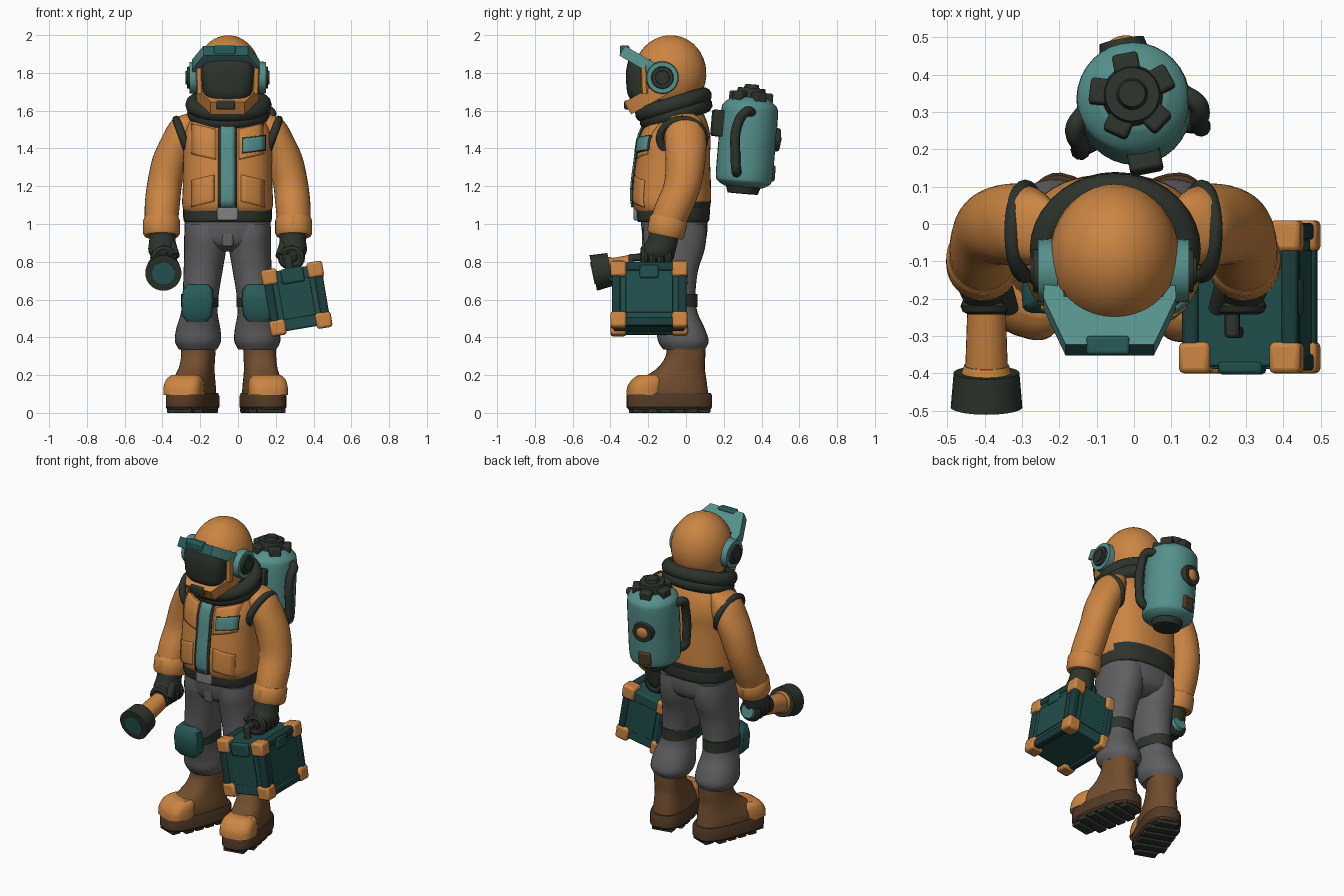
import bpy, bmesh, math
from math import cos, sin, pi, radians
from mathutils import Matrix, Vector
from mathutils.bvhtree import BVHTree

if "Cube" in bpy.data.objects:
    bpy.data.objects.remove(bpy.data.objects["Cube"])

C = -0.055  # centre line of the body
I = Matrix.Identity(4)
made = []


def mat(name, *rgb):
    m = bpy.data.materials.new(name)
    m.use_nodes = True
    m.diffuse_color = (*rgb, 1)
    m.node_tree.nodes["Principled BSDF"].inputs["Base Color"].default_value = (*rgb, 1)
    return m


orange = mat("orange", .60, .235, .055)
teal = mat("teal", .09, .28, .26)
deep = mat("deep_teal", .02, .105, .098)
case_teal = mat("case_teal", .014, .075, .07)
navy = mat("dark_case_teal", .01, .045, .043)
dark = mat("dark_rubber", .026, .034, .025)
grey = mat("trouser_grey", .115, .115, .12)
silver = mat("buckle_grey", .22, .22, .23)
brown = mat("boot_brown", .165, .075, .028)
sole_brown = mat("sole_brown", .085, .042, .02)


def T(x, y, z):
    return Matrix.Translation((x, y, z))


def R(deg, axis):
    return Matrix.Rotation(radians(deg), 4, axis)


def finish(name, bm, m, M=I):
    bmesh.ops.transform(bm, matrix=M, verts=bm.verts)
    bmesh.ops.recalc_face_normals(bm, faces=bm.faces)
    me = bpy.data.meshes.new(name)
    bm.to_mesh(me)
    bm.free()
    me.materials.append(m)
    ob = bpy.data.objects.new(name, me)
    bpy.context.collection.objects.link(ob)
    made.append(ob)
    return ob


def recolour(ob, m, rule):
    ob.data.materials.append(m)
    for p in ob.data.polygons:
        if rule(p):
            p.material_index = 1


def loft(name, secs, m, M=I, power=2.0, n=32, steps=4):
    """Skin over horizontal sections (x, y, z, rx, ry), smoothly interpolated."""
    pts = [secs[0]] + list(secs) + [secs[-1]]
    rows = []
    for a, b, c, d in zip(pts, pts[1:], pts[2:], pts[3:]):
        for k in range(steps):
            t = k / steps
            rows.append([.5 * (2*q + (r-p)*t + (2*p-5*q+4*r-s)*t*t + (3*q-p-3*r+s)*t**3)
                         for p, q, r, s in zip(a, b, c, d)])
    rows.append(secs[-1])
    bm = bmesh.new()
    rings = []
    for x, y, z, rx, ry in rows:
        ring = []
        for i in range(n):
            u, v = cos(2*pi*i/n), sin(2*pi*i/n)
            ring.append(bm.verts.new((x + rx*math.copysign(abs(u)**(2/power), u),
                                      y + ry*math.copysign(abs(v)**(2/power), v), z)))
        rings.append(ring)
    for a, b in zip(rings, rings[1:]):
        for i in range(n):
            bm.faces.new((a[i], a[(i+1) % n], b[(i+1) % n], b[i]))
    bm.faces.new(rings[0])
    bm.faces.new(rings[-1])
    return finish(name, bm, m, M)


def box(name, pos, size, m, M=I, bevel=.01):
    bm = bmesh.new()
    bmesh.ops.create_cube(bm, size=1, matrix=T(*pos) @ Matrix.Diagonal((*size, 1)))
    mod = finish(name, bm, m, M).modifiers.new("bevel", "BEVEL")
    mod.width, mod.segments = bevel, 2


def rod(name, p, q, r1, r2, m, M=I, n=28):
    p, q = Vector(p), Vector(q)
    bm = bmesh.new()
    rot = (q - p).to_track_quat('Z', 'Y').to_matrix().to_4x4()
    bmesh.ops.create_cone(bm, cap_ends=True, segments=n, radius1=r1, radius2=r2,
                          depth=(q-p).length, matrix=T(*((p+q)/2)) @ rot)
    return finish(name, bm, m, M)


def ball(name, M, m):
    bm = bmesh.new()
    bmesh.ops.create_uvsphere(bm, u_segments=36, v_segments=20, radius=1)
    return finish(name, bm, m, M)


def torus(name, M, rx, ry, minor, m, n=36, k=12):
    bm = bmesh.new()
    g = [[bm.verts.new(((rx + minor*cos(2*pi*j/k))*cos(2*pi*i/n),
                        (ry + minor*cos(2*pi*j/k))*sin(2*pi*i/n),
                        minor*sin(2*pi*j/k))) for j in range(k)] for i in range(n)]
    for i in range(n):
        for j in range(k):
            a, b = g[i], g[(i+1) % n]
            bm.faces.new((a[j], b[j], b[(j+1) % k], a[(j+1) % k]))
    return finish(name, bm, m, M)


def plate(name, half, depth, m, M):
    """Extruded outline, mirrored across x."""
    bm = bmesh.new()
    f = bm.faces.new([bm.verts.new((x, y, -depth/2))
                      for x, y in half + [(-x, y) for x, y in reversed(half)]])
    top = bmesh.ops.extrude_face_region(bm, geom=[f])["geom"]
    bmesh.ops.translate(bm, vec=(0, 0, depth), verts=[v for v in top if isinstance(v, bmesh.types.BMVert)])
    return finish(name, bm, m, M)


# jacket, with the belt showing higher at the back
torso = loft("jacket", [(C, -.07, 1.05, .222, .18), (C, -.075, 1.10, .24, .205), (C, -.075, 1.2, .237, .207),
                        (C, -.068, 1.35, .235, .195), (C, -.06, 1.45, .235, .19), (C, -.05, 1.53, .21, .165),
                        (C, -.045, 1.6, .16, .13), (C, -.045, 1.64, .1, .1)], orange, power=2.5, n=48)
recolour(torso, dark, lambda p: p.center.y > .02 and p.center.z < 1.13)
tree = BVHTree.FromPolygons([v.co.copy() for v in torso.data.vertices],
                            [tuple(p.vertices) for p in torso.data.polygons])


def patch(name, x0, x1, z0, z1, m, thick, skew=0):
    """Thin panel that follows the front of the jacket."""
    bm = bmesh.new()
    nx, nz = 5, 12
    g = []
    for j in range(nz):
        for i in range(nx):
            u, x = i/(nx-1), x0 + (x1-x0)*i/(nx-1)
            z = z0 + (z1-z0)*j/(nz-1) + skew*u
            hit = tree.ray_cast(Vector((x, -1, z)), Vector((0, 1, 0)))[0]
            g.append(bm.verts.new(hit + Vector((0, .003, 0))))
    for j in range(nz-1):
        for i in range(nx-1):
            a = j*nx + i
            bm.faces.new((g[a], g[a+1], g[a+nx+1], g[a+nx]))
    ob = finish(name, bm, m)
    if ob.data.polygons[0].normal.y > 0:
        ob.data.flip_normals()
    mod = ob.modifiers.new("thickness", "SOLIDIFY")
    mod.thickness, mod.offset = thick, 1


patch("zip_border", C-.05, C+.05, 1.09, 1.52, dark, .01)
patch("zip_strip", C-.035, C+.035, 1.09, 1.52, teal, .016)
patch("chest_badge_border", .02, .14, 1.373, 1.453, dark, .012, .015)
patch("chest_badge", .025, .135, 1.378, 1.448, teal, .019, .015)
for s in (-1, 1):
    patch("chest_flap", C+s*.06, C+s*.19, 1.34, 1.50, orange, .006, .03)
    patch("jacket_pocket", C+s*.07, C+s*.19, 1.12, 1.26, orange, .008, -.03)

# belt and hips
loft("belt", [(C, -.068, 1.01, .228, .184), (C, -.068, 1.025, .234, .192), (C, -.068, 1.078, .236, .194),
              (C, -.068, 1.1, .228, .186)], dark, power=2.5)
box("belt_buckle", (C, -.262, 1.055), (.11, .03, .075), silver)
loft("trouser_hips", [(C, -.06, .855, .08, .09), (C, -.06, .89, .19, .15), (C, -.06, .95, .228, .172),
                      (C, -.065, 1.05, .222, .177)], grey, power=2.4)
box("trouser_fly", (C, -.222, .945), (.06, .02, .13), grey)

for s, side, toe_out, ankle in ((-1, "right", 20, .155), (1, "left", 11, .17)):
    def X(d):
        return C + s*d

    # leg
    loft(side + "_trouser_leg", [(X(.11), -.06, 1.0, .115, .165), (X(.115), -.06, .93, .115, .168),
         (X(.12), -.06, .85, .11, .155), (X(.13), -.07, .75, .103, .133), (X(.143), -.075, .62, .095, .125),
         (X(.15), -.06, .53, .097, .122), (X(.155), -.03, .45, .116, .128), (X(.157), -.014, .38, .122, .134),
         (X(.157), -.01, .335, .1, .11)], grey, power=2.2)
    loft(side + "_knee_strap", [(X(.147), -.073, z, .1, .134) for z in (.56, .63)], dark, steps=1)
    loft(side + "_knee_pad", [(X(.162), -.178, .485, .055, .035), (X(.162), -.183, .515, .08, .048),
         (X(.16), -.187, .6, .086, .053), (X(.157), -.183, .655, .078, .047), (X(.157), -.175, .68, .055, .032)],
         deep, power=5, n=16, steps=1)

    # boot
    B = T(X(ankle), 0, 0) @ R(s*toe_out, 'Z')
    loft(side + "_boot_sole", [(0, -.09, .018, .1, .218), (0, -.09, .03, .11, .227), (0, -.09, .09, .11, .227),
         (0, -.09, .105, .104, .22)], sole_brown, B, power=2.8, steps=1)
    for i in range(6):
        w = .13 if i in (0, 5) else .195
        box(side + "_boot_tread", (0, -.268 + i*.071, .014), (w, .056, .028), dark, B, .005)
    loft(side + "_boot_upper", [(0, -.085, .09, .1, .205), (0, -.085, .14, .098, .198), (0, -.058, .19, .09, .164),
         (0, -.025, .24, .084, .124), (0, -.003, .3, .084, .104), (0, 0, .36, .086, .102)], brown, B, power=2.5)
    loft(side + "_boot_toe_cap", [(0, -.228, .095, .103, .088), (0, -.222, .14, .103, .088), (0, -.21, .178, .094, .074),
         (0, -.202, .2, .072, .05)], orange, B, power=3)

    # arm
    loft(side + "_sleeve", [(X(.17), -.01, 1.585, .045, .05), (X(.215), -.008, 1.55, .078, .09),
         (X(.25), -.003, 1.46, .098, .11), (X(.297), -.002, 1.35, .1, .106), (X(.332), -.015, 1.22, .093, .1),
         (X(.345), -.055, 1.11, .093, .104), (X(.35), -.09, 1.02, .088, .098), (X(.35), -.1, .97, .08, .09)], orange)
    cuff_tilt = T(X(.35), -.1, .985) @ R(-12, 'X')
    loft(side + "_cuff", [(0, 0, -.05, .09, .092), (0, 0, -.035, .098, .1), (0, 0, .035, .098, .102),
         (0, 0, .05, .09, .092)], orange, cuff_tilt, steps=1)
    torus(side + "_shoulder_strap", T(X(.236), -.02, 1.455) @ R(s*20, 'Y') @ R(90, 'Y'),
          .104, .118, .021, dark)

    # gloved hand curled around a grip that runs front to back
    loft(side + "_glove", [(X(.345), -.11, .96, .07, .08), (X(.345), -.125, .91, .07, .082),
         (X(.345), -.145, .86, .075, .09), (X(.34), -.15, .82, .062, .085), (X(.335), -.15, .79, .04, .07)], dark)
    for i in range(4):
        torus(side + "_finger", T(X(.338), -.22 + i*.042, .822) @ R(90, 'X'), .05, .045, .022, dark, 20, 8)
    rod(side + "_thumb", (X(.3), -.16, .89), (X(.275), -.23, .83), .028, .022, dark)

    # helmet ear cup
    for part, a, b, r, m in (("rim", .15, .202, .088, teal), ("cap", .2, .215, .06, dark), ("hub", .21, .222, .038, dark)):
        rod(side + "_ear_" + part, (X(a), -.125, 1.775), (X(b), -.125, 1.775), r, r*.94, m)

# helmet
ball("helmet_dome", T(C+.003, -.087, 1.79) @ R(-12, 'X') @ Matrix.Diagonal((.174, .194, .21, 1)), orange)
loft("visor_window", [(C, -.205, 1.66, .11, .09), (C, -.212, 1.7, .13, .1), (C, -.215, 1.8, .14, .103),
                      (C, -.21, 1.87, .135, .095)], dark, power=3.2)
brow = plate("helmet_brow", [(.175, .03), (.178, -.02), (.118, -.165)], .06, teal,
             T(C-.01, -.195, 1.835) @ R(-30, 'X'))
recolour(brow, deep, lambda p: p.normal.y < -.6)
box("brow_lamp", (C-.015, -.325, 1.92), (.115, .05, .05), deep, I, .008)
plate("helmet_chin", [(.16, .06), (.165, -.06), (.09, -.21)], .075, orange, T(C, -.125, 1.715) @ R(29, 'X'))
box("chin_vent", (C-.01, -.31, 1.63), (.1, .035, .05), dark)
for s in (-1, 1):
    rod("window_side_frame", (C+s*.143, -.215, 1.69), (C+s*.148, -.22, 1.84), .022, .022, orange, n=6)
loft("neck", [(C, -.06, 1.56, .17, .14), (C, -.07, 1.66, .15, .14)], dark, steps=1)
for name, z, rx, ry, r in (("lower", -.025, .175, .155, .045), ("upper", .022, .185, .167, .044)):
    torus(name + "_collar", T(C+.005, -.06, 1.61) @ R(17, 'X') @ T(0, 0, z), rx, ry, r, dark)

# air tank
K = T(0, .322, 1.42) @ R(11, 'Z') @ R(-5, 'X')
loft("tank_body", [(0, 0, -.225, .1, .1), (0, 0, -.205, .135, .135), (0, 0, -.17, .15, .15), (0, 0, 0, .152, .152),
                   (0, 0, .17, .151, .151), (0, 0, .215, .137, .137), (0, 0, .25, .09, .09)], teal, K)
rod("tank_foot", (0, 0, -.26), (0, 0, -.2), .08, .1, dark, K)
rod("tank_cap", (0, 0, .23), (0, 0, .3), .085, .072, dark, K)
rod("tank_valve", (0, 0, .29), (0, 0, .32), .045, .035, dark, K)
for i in range(5):
    box("tank_cap_fin", (.085, 0, .25), (.06, .07, .06), dark, K @ R(72*i + 18, 'Z'))
for s in (-1, 1):
    cu = bpy.data.curves.new("tank_hose", "CURVE")
    cu.dimensions, cu.bevel_depth, cu.bevel_resolution = "3D", .026, 3
    cu.use_fill_caps = True
    path = [(.13, -.01, .17), (.168, -.05, .17), (.163, -.085, .12), (.163, -.085, -.09), (.155, -.075, -.14), (.11, -.06, -.16)]
    sp = cu.splines.new("BEZIER")
    sp.bezier_points.add(len(path)-1)
    for p, (x, y, z) in zip(sp.bezier_points, path):
        p.co = K @ Vector((s*x, y, z))
        p.handle_left_type = p.handle_right_type = "AUTO"
    cu.materials.append(dark)
    bpy.context.collection.objects.link(bpy.data.objects.new("tank_hose", cu))
rod("gauge_rim", (0, .13, .04), (0, .17, .04), .068, .06, dark, K)
ball("gauge_button", K @ T(0, .162, .04) @ Matrix.Diagonal((.04, .02, .04, 1)), orange)
box("tank_label", (0, .145, -.14), (.08, .03, .085), sole_brown, K)
box("tank_bracket", (0, -.16, .1), (.09, .07, .14), dark, K)

# carried case
Q = T(.31, -.195, .605) @ R(-9.5, 'Y')
box("case_body", (0, 0, 0), (.296, .376, .322), case_teal, Q)
for a in (-1, 1):
    box("case_side_panel", (a*.147, 0, 0), (.012, .25, .2), case_teal, Q, .003)
    box("case_face_panel", (0, a*.187, 0), (.17, .012, .2), case_teal, Q, .003)
    box("case_edge_rail", (a*.135, 0, .148), (.045, .39, .045), navy, Q)
    box("case_edge_rail", (a*.135, 0, -.148), (.045, .39, .045), navy, Q)
    box("handle_post", (-.01, a*.095, .185), (.04, .03, .09), dark, Q)
    for b in (-1, 1):
        box("case_edge_post", (a*.135, b*.175, 0), (.045, .045, .31), navy, Q)
        for c in (-1, 1):
            box("case_corner", (a*.123, b*.163, c*.136), (.084, .084, .084), orange, Q, .014)
box("case_latch", (0, -.19, .125), (.12, .035, .08), case_teal, Q)
box("case_side_latch", (.152, 0, .12), (.02, .1, .07), case_teal, Q)
box("case_handle", (-.01, 0, .222), (.04, .22, .035), dark, Q)

# torch, tilted down towards the front
L = T(-.395, -.447, .75) @ R(12, 'X')
rod("torch_body", (0, .03, 0), (0, .33, 0), .058, .048, orange, L)
rod("torch_neck", (0, 0, 0), (0, .07, 0), .085, .06, orange, L)
rod("torch_head", (0, -.045, 0), (0, .05, 0), .096, .088, dark, L)
rod("torch_lens", (0, -.05, 0), (0, -.038, 0), .06, .06, deep, L)
rod("torch_tail", (0, .33, 0), (0, .4, 0), .05, .042, teal, L)

bpy.ops.object.select_all(action='DESELECT')
for ob in made:
    ob.select_set(True)
bpy.context.view_layer.objects.active = made[0]
bpy.ops.object.shade_smooth_by_angle(angle=radians(35))
